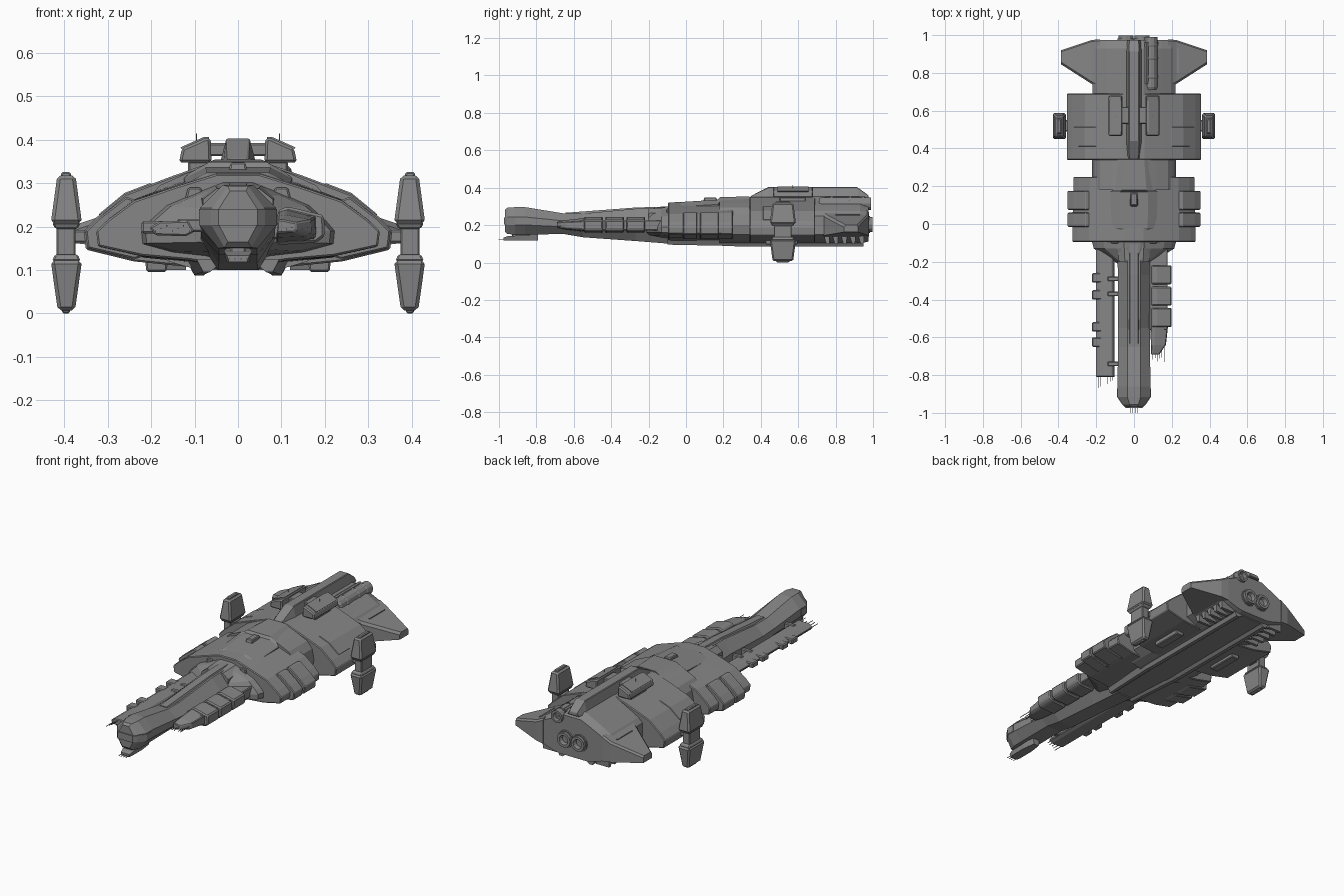
import bpy, bmesh, math, random

random.seed(4)
old = bpy.data.objects.get("Cube")
if old:
    bpy.data.objects.remove(old, do_unlink=True)

GREY = (0.24, 0.24, 0.24, 1)
mat = bpy.data.materials.new("hull grey")
mat.use_nodes = True
mat.diffuse_color = GREY
mat.node_tree.nodes["Principled BSDF"].inputs["Base Color"].default_value = GREY


def finish(name, bm, bevel=0):
    bmesh.ops.recalc_face_normals(bm, faces=bm.faces)
    me = bpy.data.meshes.new(name)
    bm.to_mesh(me)
    bm.free()
    ob = bpy.data.objects.new(name, me)
    bpy.context.collection.objects.link(ob)
    me.materials.append(mat)
    if bevel:
        m = ob.modifiers.new("bevel", "BEVEL")
        m.width, m.segments = bevel, 1
    return ob


def skin(name, rings, bevel=0):
    """Join closed rings of points into a capped solid."""
    bm = bmesh.new()
    loops = [[bm.verts.new(p) for p in r] for r in rings]
    n = len(loops[0])
    for a, b in zip(loops, loops[1:]):
        for i in range(n):
            j = (i + 1) % n
            bm.faces.new((a[i], a[j], b[j], b[i]))
    bm.faces.new(loops[0])
    bm.faces.new(loops[-1])
    return finish(name, bm, bevel)


def loft(name, stations, bevel=0):
    """Stations are (y, half profile from top to bottom), mirrored across x."""
    return skin(name, [[(x, y, z) for x, z in half] + [(-x, y, z) for x, z in reversed(half)]
                       for y, half in stations], bevel)


def shape(half, sx=1, sz=1, zc=0.19):
    return [(x * sx, zc + (z - zc) * sz) for x, z in half]


def box(name, x, y, z, bevel=0.004, top=(1, 1), bottom=(1, 1)):
    """Box from ranges, with tapered top or bottom."""
    cx, cy = sum(x) / 2, sum(y) / 2
    hx, hy = (x[1] - x[0]) / 2, (y[1] - y[0]) / 2
    rings = []
    for h, (tx, ty) in zip(z, (bottom, top)):
        rings.append([(cx + a * hx * tx, cy + b * hy * ty, h)
                      for a, b in ((-1, -1), (1, -1), (1, 1), (-1, 1))])
    return skin(name, rings, bevel)


def flip(x, s):
    return tuple(sorted((x[0] * s, x[1] * s)))


def tube(name, x, z, y, r, sides=12, inner=0.65):
    """Tube along y with a recessed rear mouth."""
    rings = []
    for yy, rr in ((y[0], r * .8), (y[0] + .015, r), (y[1], r), (y[1], r * inner), (y[1] - .02, r * inner * .8)):
        rings.append([(x + rr * math.cos(t * math.tau / sides), yy, z + rr * math.sin(t * math.tau / sides))
                      for t in range(sides)])
    return skin(name, rings)


def whisker(name, x, y, z, length, axis=1):
    r = 0.0012
    lo, hi = [c - r for c in (x, y, z)], [c + r for c in (x, y, z)]
    hi[axis] += length
    return box(name, (lo[0], hi[0]), (lo[1], hi[1]), (lo[2], hi[2]), 0)


# Hull sections
LENS = [(.055, .35), (.155, .315), (.26, .275), (.325, .222), (.355, .19), (.35, .147),
        (.24, .12), (.12, .108), (.085, .1)]
TAIL = [(.05, .352), (.15, .3), (.195, .275), (.22, .25), (.22, .2), (.22, .15), (.17, .125), (.12, .108), (.085, .1)]
COLLAR = [(.055, .347), (.12, .322), (.18, .295), (.21, .26), (.222, .2), (.21, .15), (.16, .12), (.12, .108), (.085, .1)]
loft("aft_hull", [(.34, LENS), (.69, LENS)], .004)
loft("collar", [(.18, COLLAR), (.345, COLLAR)])
loft("forward_hull", [(-.095, shape(LENS, .92, .82)), (.0, shape(LENS, .92, .84)),
                      (.25, shape(LENS, .9, .88))], .004)
loft("tail_hull", [(.68, TAIL), (.93, TAIL), (.975, shape(TAIL, .97, .86))])
loft("neck_flare", [(-.21, shape(LENS, .24, .6)), (-.13, shape(LENS, .6, .66)), (-.09, shape(LENS, .63, .7))])

# Broad fairing that carries the neck into the back
loft("dorsal_fairing", [(y, [(w * .6, t), (w, t - .025), (w, .2)]) for y, w, t in (
    (-.2, .08, .288), (-.08, .09, .296), (-.02, .12, .324), (.17, .125, .336), (.18, .11, .349), (.34, .09, .354))])
box("dorsal_block", (-.022, .022), (.09, .17), (.32, .348), top=(.8, .8))

# Belly keel with a rail along each side
KEEL = [(.12, .125), (.1, .087), (.08, .087), (.065, .1)]
loft("belly_keel", [(-.1, shape(KEEL, .8, .8, .13)), (.22, shape(KEEL, 1, .95, .13)), (.26, KEEL), (.95, KEEL)])


# Neck and head
def octagon(w, top, bot):
    h = top - bot
    return [(w * .4, top), (w, top - h * .36), (w, bot + h * .35), (w * .52, bot)]


loft("neck", [(y, octagon(w, t, b)) for y, w, t, b in (
    (-.968, .045, .282, .165), (-.955, .06, .293, .152), (-.915, .087, .296, .15), (-.86, .087, .296, .15),
    (-.65, .085, .262, .152), (-.55, .085, .262, .135), (-.27, .085, .288, .115), (-.08, .09, .292, .1))])
loft("neck_ridge", [(y, [(.02, t), (.03, t - .02)]) for y, t in ((-.645, .266), (-.27, .294), (-.08, .3))])
loft("head_band", [(y, [(w, .24), (w, .203)]) for y, w in ((-.974, .045), (-.957, .062), (-.915, .09), (-.87, .09))])
loft("chin_sensor", [(y, [(w, t), (w * .8, .118)]) for y, w, t in (
    (-.975, .026, .134), (-.95, .032, .142), (-.86, .032, .145), (-.79, .02, .155))])
box("chin_mount", (-.018, .018), (-.93, -.83), (.135, .16))
for k in range(4):
    whisker("chin_probe", -.021 + .014 * k, -1.0, .125, .04)

# Dorsal spine with its two side pods
loft("spine", [(y, [(w * .62, t), (w, .34)]) for y, w, t in (
    (.345, .036, .355), (.44, .043, .403), (.915, .043, .403), (.975, .036, .36))], .003)
POD_TOP = ((.061, .347), (.063, .404), (.075, .404), (.129, .38), (.136, .347))
for s in (1, -1):
    skin("deck_pod", [[(s * x, y, z) for x, z in POD_TOP] for y in (.465, .68)], .006)
    skin("deck_pod_cap", [[(s * (x + .004), y, z + .002) for x, z in POD_TOP[1:4]]
                          + [(s * .12, y, .37), (s * .07, y, .37)] for y in (.49, .655)])
    box("deck_pod_base", flip((.062, .115), s), (.5, .64), (.3, .35))
    box("deck_pod_strut", flip((.02, .075), s), (.53, .62), (.362, .392))
    whisker("deck_antenna", .096 * s, .57, .385, .028, 2)

# Armour panels, ribs, wings and nacelles on both sides
RIB = LENS[2:7]


def plate(name, s, y, pts, grow):
    """Raised band that follows part of the hull profile."""
    outer = [(x * (1 + grow), .19 + (z - .19) * (1 + grow * 1.5)) for x, z in pts]
    return skin(name, [[(s * x, yy, z) for x, z in outer] + [(s * x * .75, yy, .19 + (z - .19) * .7)
                for x, z in reversed(pts)] for yy in y], .004)


for s in (1, -1):
    for y in ((-.015, .06), (.075, .175)):
        plate("hull_rib", s, y, shape(RIB, .97, .9), .02)
    plate("aft_panel", s, (.41, .515), [(.2, .3), (.26, .277), (.322, .226)], .004)
    box("belly_block", flip((.16, .215), s), (.42, .6), (.096, .135), bottom=(.85, .95))
    box("hull_intake", flip((.075, .125), s), (-.104, -.06), (.25, .29), top=(.6, 1))
    # Tail wing, a slab that slopes down and thins toward the tip
    skin("tail_wing", [[(s * x, y, z) for y, z in ((y0, lo), (y0, hi - .012), (y0 + .012, hi),
                                                   (y1 - .008, hi), (y1, hi - .01), (y1, lo))]
                       for x, y0, y1, lo, hi in ((.18, .715, .978, .14, .278), (.225, .742, .974, .145, .255),
                                                 (.386, .845, .92, .163, .2))])
    box("wing_panel", flip((.228, .236), s), (.8, .93), (.17, .256), 0)
    # Nacelle
    box("nacelle_strut", flip((.33, .4), s), (.49, .55), (.163, .192))
    box("nacelle_neck", flip((.374, .418), s), (.47, .565), (.11, .21))
    box("nacelle_upper", flip((.359, .431), s), (.448, .588), (.207, .318), .008, top=(.58, .8))
    box("nacelle_upper_foot", flip((.362, .428), s), (.455, .58), (.195, .21), bottom=(.8, .9))
    box("nacelle_upper_tip", flip((.383, .409), s), (.475, .56), (.31, .326), top=(.8, .9))
    box("nacelle_lower", flip((.359, .431), s), (.448, .588), (.007, .122), .008, bottom=(.55, .78))
    box("nacelle_lower_head", flip((.362, .428), s), (.455, .58), (.12, .136), top=(.8, .9))
    box("nacelle_lower_tip", flip((.385, .407), s), (.48, .555), (0, .02), bottom=(.8, .9))
    # Teeth under the tail
    for k in range(5):
        y = .73 + .046 * k
        skin("tail_tooth", [[(s * x, y, .165), (s * x, y + .04, .165), (s * x, y + .036, .1), (s * x, y + .02, .1)]
                            for x in (.12, .2)])

# Cargo pod on the left of the neck
POD = ((.088, .158), (.092, .238), (.115, .246), (.198, .226), (.2, .178), (.18, .163))
for k in range(3):
    y = -.545 + .113 * k
    skin("cargo_box", [[(x, yy, z) for x, z in POD] for yy in (y, y + .1)], .006)
box("cargo_rail", (.08, .178), (-.56, -.12), (.172, .226))
skin("cargo_nose", [[(.09 + (x - .09) * w, y, .2 + (z - .2) * h) for x, z in POD]
                    for y, w, h in ((-.69, .4, .35), (-.64, .72, .6), (-.54, .82, .85))], .003)
for k in range(6):
    whisker("cargo_antenna", .1 + .012 * k, -.7 - random.random() * .07, .19 + .004 * (k % 3), .14)

# Long sensor pod on the right of the neck
LONG = ((-.1, .188), (-.115, .214), (-.18, .212), (-.204, .198), (-.19, .18), (-.12, .178))
skin("sensor_pod", [[(x, y, z) for x, z in LONG] for y in (-.81, -.12)], .004)
for y0, y1 in ((-.65, -.6), (-.57, -.52), (-.4, -.35), (-.31, -.26)):
    box("sensor_clamp", (-.222, -.17), (y0, y1), (.184, .213), .005)
for y in (-.74, -.37, -.29):
    box("sensor_link", (-.14, -.07), (y - .012, y + .012), (.188, .218))
for k in range(7):
    whisker("sensor_antenna", -.19 + .013 * k, -.82 - random.random() * .05, .19 + .006 * (k % 3), .07)

# Engines
for s in (1, -1):
    tube("main_engine", .042 * s, .203, (.93, .998), .04)
    tube("main_engine_collar", .042 * s, .203, (.95, .983), .046)
tube("upper_engine", .09, .315, (.71, .99), .034)
for x, z in ((.12, .295), (.066, .342)):
    tube("engine_pipe", x, z, (.74, .96), .011, 8)
for y in (.76, .86, .93):
    tube("engine_band", .09, .315, (y, y + .025), .037)
